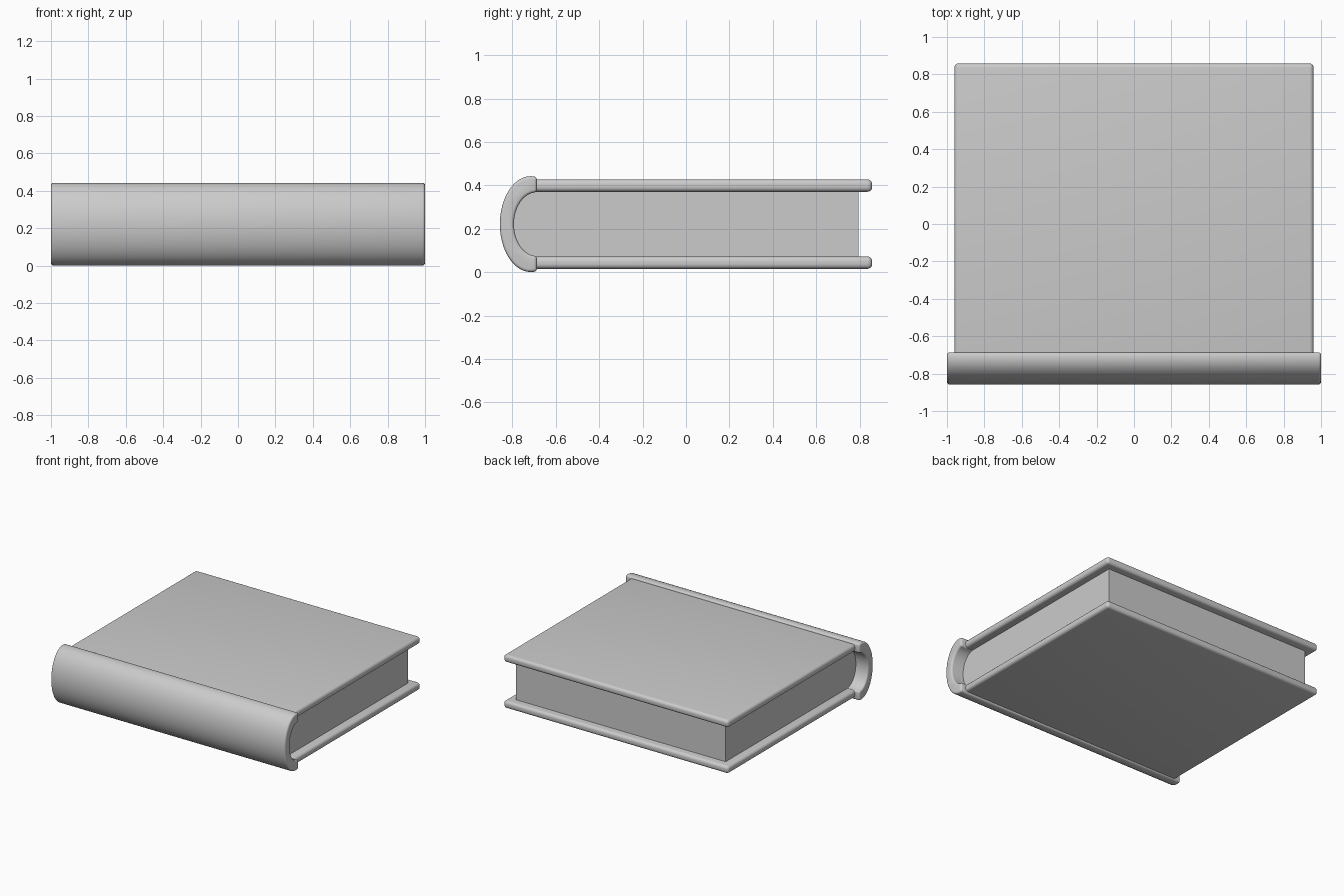
import bpy, bmesh, math

if "Cube" in bpy.data.objects:
    bpy.data.objects.remove(bpy.data.objects["Cube"])

MID = 0.222  # height of the book's mid plane


def prism(name, profile, half_x, radius=0.0, segs=5):
    """Extrude a (y, z) profile along x, then round its sharp edges."""
    bm = bmesh.new()
    face = bm.faces.new([bm.verts.new((-half_x, y, z)) for y, z in profile])
    ext = bmesh.ops.extrude_face_region(bm, geom=[face])
    moved = [v for v in ext["geom"] if isinstance(v, bmesh.types.BMVert)]
    bmesh.ops.translate(bm, verts=moved, vec=(2 * half_x, 0, 0))
    bmesh.ops.recalc_face_normals(bm, faces=bm.faces)
    if radius:
        edges = [e for e in bm.edges if e.calc_face_angle(0) > math.radians(50)]
        bmesh.ops.bevel(bm, geom=edges, offset=radius, offset_type='OFFSET',
                        segments=segs, profile=0.5, affect='EDGES', clamp_overlap=True)
    bmesh.ops.recalc_face_normals(bm, faces=bm.faces)
    mesh = bpy.data.meshes.new(name)
    bm.to_mesh(mesh)
    bm.free()
    obj = bpy.data.objects.new(name, mesh)
    bpy.context.collection.objects.link(obj)
    bpy.ops.object.select_all(action='DESELECT')
    obj.select_set(True)
    bpy.context.view_layer.objects.active = obj
    bpy.ops.object.shade_smooth_by_angle(angle=math.radians(35))
    return obj


def arc(cy, ry, rz, n=24):
    """Half ellipse bulging towards -y, from top to bottom."""
    steps = [math.pi * i / n for i in range(n + 1)]
    return [(cy - ry * math.sin(t), MID + rz * math.cos(t)) for t in steps]


# Rounded spine, a C-shaped strip longer than the covers
outer = [(-0.687, MID + 0.218)] + arc(-0.715, 0.143, 0.221) + [(-0.687, MID - 0.218)]
inner = arc(-0.687, 0.106, 0.147)
prism("spine", outer + inner[::-1], 1.0, 0.017, 4)

# Page block, its bound edge following the inside of the spine
prism("pages", [(0.795, MID + 0.152)] + arc(-0.68, 0.115, 0.152)
      + [(0.795, MID - 0.152)], 0.895)

# Front and back covers with rounded edges, tucked into the spine
for name, side in (("top_cover", 1), ("bottom_cover", -1)):
    z0, z1 = MID + side * 0.149, MID + side * 0.206
    prism(name, [(-0.715, z0), (0.858, z0), (0.858, z1), (-0.715, z1)], 0.96, 0.022)
